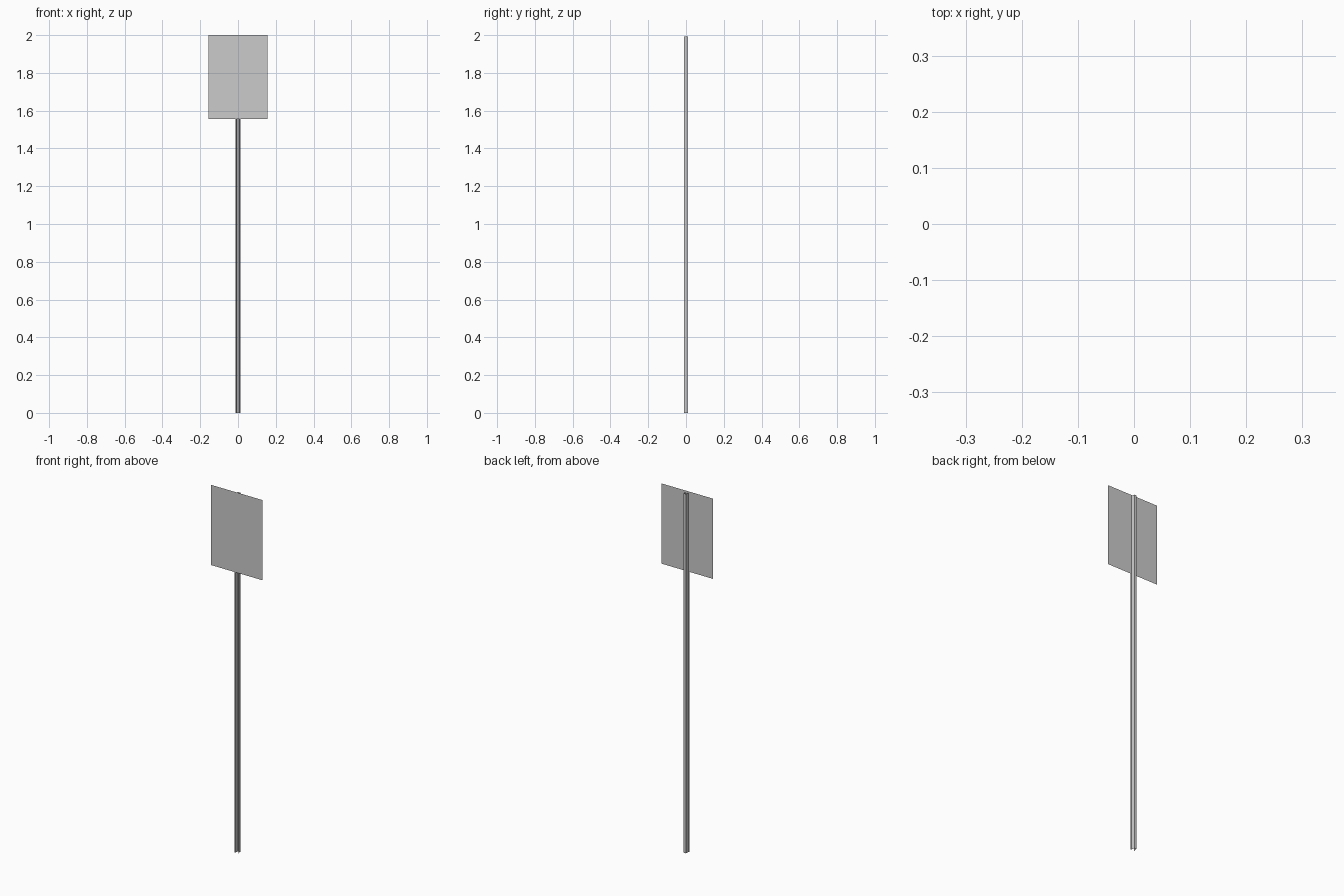
import bpy

if "Cube" in bpy.data.objects:
    bpy.data.objects.remove(bpy.data.objects["Cube"])


def extrude_profile(name, profile, z0, z1):
    """Open vertical sheet swept from z0 to z1 along a plan profile."""
    n = len(profile)
    verts = [(x, y, z) for z in (z0, z1) for x, y in profile]
    faces = [(i, i + 1, n + i + 1, n + i) for i in range(n - 1)]
    mesh = bpy.data.meshes.new(name)
    mesh.from_pydata(verts, [], faces)
    mesh.update()
    obj = bpy.data.objects.new(name, mesh)
    bpy.context.collection.objects.link(obj)
    return obj


# Thin flat sign plate at the front
extrude_profile("sign_panel", [(-0.157, -0.0105), (0.157, -0.0105)], 1.555, 2.0)

# Folded channel post: flanges against the plate, web to the rear
half = [(0.0135, -0.0095), (0.0085, -0.0095), (0.0065, 0.0105)]
channel = [(-x, y) for x, y in half] + half[::-1]
extrude_profile("channel_post", channel, 0.0, 1.993)
